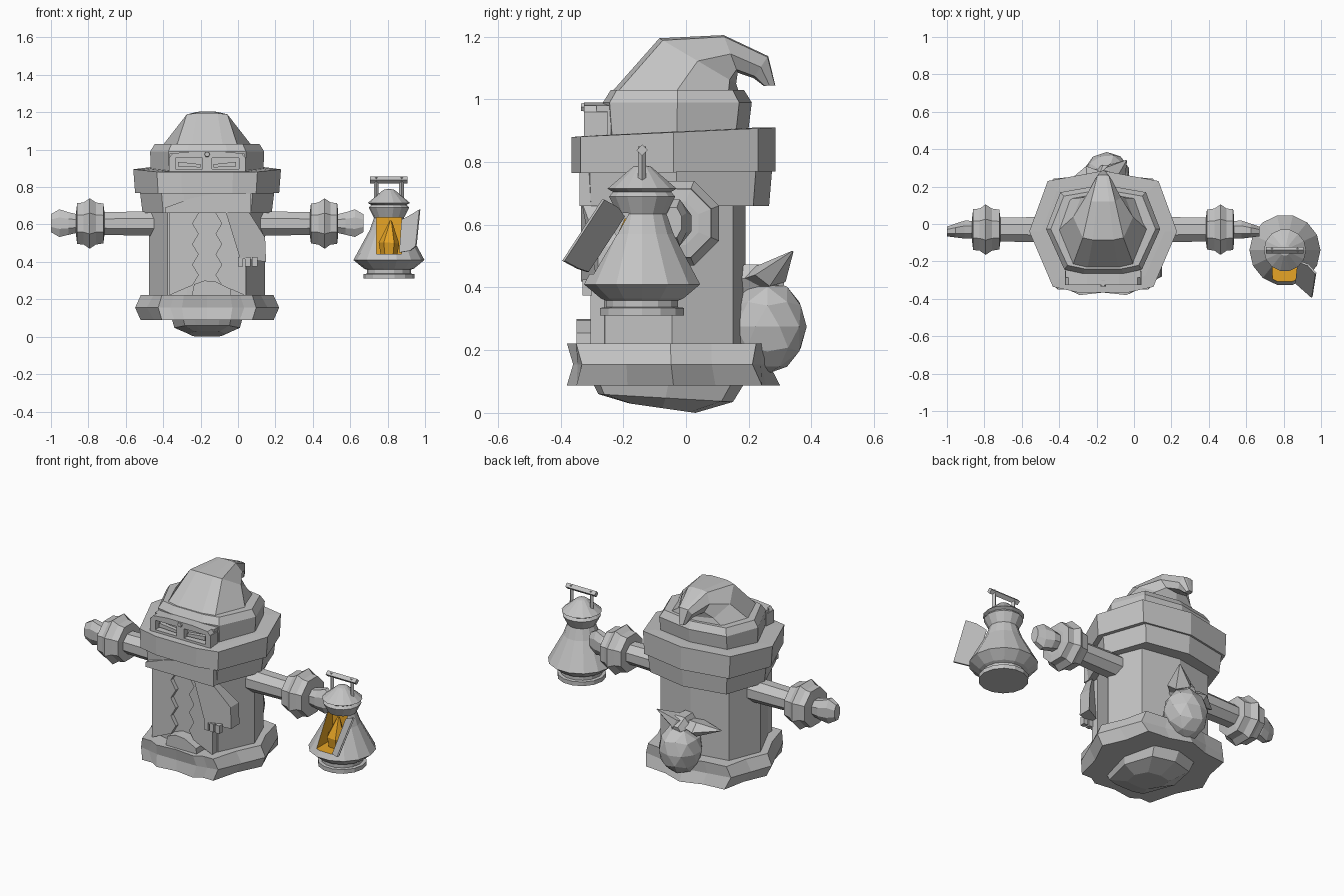
import bpy, bmesh, math
from mathutils import Vector

if "Cube" in bpy.data.objects:
    bpy.data.objects.remove(bpy.data.objects["Cube"])

CX = -0.165          # figure's centre line
LX, LY = 0.807, -0.14  # lantern axis


def material(name, rgb):
    m = bpy.data.materials.new(name)
    m.diffuse_color = (*rgb, 1)
    m.use_nodes = True
    m.node_tree.nodes["Principled BSDF"].inputs["Base Color"].default_value = m.diffuse_color
    return m


GREY = material("stone_grey", (0.55, 0.55, 0.55))
AMBER = material("amber_glow", (0.85, 0.4, 0.02))


def finish(name, bm, mat=GREY):
    bmesh.ops.recalc_face_normals(bm, faces=bm.faces[:])
    me = bpy.data.meshes.new(name)
    bm.to_mesh(me)
    bm.free()
    me.materials.append(mat)
    ob = bpy.data.objects.new(name, me)
    bpy.context.collection.objects.link(ob)
    return ob


def loft(name, rings, mat=GREY):
    """Skin a list of equal-length point rings and cap both ends."""
    bm = bmesh.new()
    vs = [[bm.verts.new(p) for p in r] for r in rings]
    n = len(vs[0])
    for a, b in zip(vs, vs[1:]):
        for i in range(n):
            j = (i + 1) % n
            bm.faces.new((a[i], a[j], b[j], b[i]))
    bm.faces.new(vs[0][::-1])
    bm.faces.new(vs[-1])
    return finish(name, bm, mat)


SECTION = [(1, 0), (.75, .83), (0, 1), (-.75, .83), (-1, 0), (-.68, -.91),
           (-.35, -1), (.35, -1), (.68, -.91)]


def ring(rx, front, back):
    """Nine-sided body section between a front and a back (y, z) point."""
    out = []
    for u, v in SECTION:
        t = (v + 1) / 2
        out.append((CX + rx * u, front[0] + (back[0] - front[0]) * t,
                    front[1] + (back[1] - front[1]) * t))
    return out


def flat(rx, y0, y1, z):
    return ring(rx, (y0, z), (y1, z))


def jagged(pts, k):
    """Add a point on every side of a ring, pushed in or out by k."""
    out = []
    for p, q in zip(pts, pts[1:] + pts[:1]):
        m = (Vector(p) + Vector(q)) / 2
        out += [p, (CX + (m.x - CX) * k, -.04 + (m.y + .04) * k, m.z)]
    return out


def xring(x, ry, rz, cy=-.03, cz=.605, n=8):
    return [(x, cy + ry * math.cos((i + .5) * math.tau / n),
             cz + rz * math.sin((i + .5) * math.tau / n)) for i in range(n)]


def zring(r, z, n=14):
    return [(LX + r * math.sin((i + .5) * math.tau / n),
             LY + r * math.cos((i + .5) * math.tau / n), z) for i in range(n)]


def tube(name, pts, radii, n=4, squash=1, mat=GREY):
    """Tapered tube through points; squash flattens it vertically."""
    rings = []
    d = (Vector(pts[-1]) - Vector(pts[0])).normalized()
    a = d.cross(Vector((0, 1, 0)) if abs(d.z) > .8 else Vector((0, 0, 1))).normalized()
    b = d.cross(a)
    for p, r in zip(pts, radii):
        rings.append([Vector(p) + a * r * math.cos(i * math.tau / n)
                      + b * r * squash * math.sin(i * math.tau / n) for i in range(n)])
    return loft(name, rings, mat)


def plate(name, xz, y0, y1, mat=GREY):
    return loft(name, [[(x, y0, z) for x, z in xz], [(x, y1, z) for x, z in xz]], mat)


def box(name, x0, x1, y0, y1, z0, z1, mat=GREY):
    return plate(name, [(x0, z0), (x1, z0), (x1, z1), (x0, z1)], y0, y1, mat)


# Body, jagged hem and the faceted underside
loft("robe", [flat(.31, -.28, .19, .12), flat(.31, -.28, .19, .70)])
loft("hem", [jagged(flat(.355, -.38, .30, .088), .95), jagged(flat(.385, -.36, .265, .155), 1.0),
             jagged(flat(.355, -.38, .28, .222), .96)])
loft("underside", [flat(.19, -.30, .19, .10), ring(.175, (-.28, .06), (.15, .035)),
                   ring(.10, (-.18, .03), (.03, .0))])

# Scarf wraps around the neck
loft("lower_scarf", [flat(.345, -.33, .265, .66), flat(.36, -.335, .275, .78)])
loft("upper_scarf", [ring(.385, (-.365, .765), (.285, .77)), ring(.395, (-.365, .88), (.285, .91)),
                     ring(.33, (-.30, .885), (.22, .91))])
plate("scarf_fold", [(-.39, .69), (-.25, .74), (-.07, .775), (.07, .775), (.07, .66), (-.39, .66)], -.34, -.30)

# Hood and bent pointed hat
loft("hood", [flat(.30, -.255, .195, .87), flat(.305, -.265, .21, .99), flat(.28, -.24, .185, 1.03)])
loft("hat", [flat(.24, -.24, .17, 1.02), ring(.16, (-.085, 1.195), (.16, 1.05)),
             ring(.095, (.12, 1.205), (.165, 1.085)), ring(.045, (.262, 1.138), (.215, 1.068)),
             ring(.018, (.285, 1.045), (.248, 1.043))])

# Visor: backing, frame bars and an angular slit in each eye opening
box("visor_back", CX - .2, CX + .2, -.285, -.24, .87, .98)
plate("visor_top", [(-.37, .955), (.04, .955), (.02, .98), (-.08, .99), (CX, .99), (-.25, .99), (-.35, .98)], -.325, -.25)
box("visor_bottom", -.37, .04, -.325, -.25, .87, .897)
for x0, x1 in ((-.37, -.335), (-.19, -.14), (.005, .04)):
    box("visor_bar", x0, x1, -.325, -.25, .89, .96)
for s in (-1, 1):
    plate("eye_slit", [(CX + s * x, z) for x, z in
                       ((.035, .905), (.155, .91), (.155, .935), (.035, .922))], -.308, -.28)
tube("nose_stud", [(CX, -.335, .975), (CX, -.30, .975)], [.014, .018], 6)

# Coat fronts with wavy edges
for s in (-1, 1):
    edge = [(CX + s * (.078 if i % 2 else .045), .66 - i * .055) for i in range(8)]
    plate("coat_front", [(CX + s * .205, .66)] + edge + [(CX + s * .205, .22)], -.305, -.25)

# Hanging scarf end with tassels
loft("scarf_end", [[(-.07, y, .68), (.05, y, .68), (.145, y2, .53), (.15, y2, .40), (.01, y, .42)]
                   for y, y2 in ((-.335, -.28), (-.29, -.2))])
for i in range(3):
    x = .0 + i * .038
    box("tassel", x, x + .028, -.33, -.30, .375, .425)
plate("robe_toe", [(-.25, .2), (-.235, .28), (-.18, .30), (-.12, .295), (-.04, .255), (-.035, .2)], -.35, -.27)

# Arms, cuffs and hands on both sides
for s in (-1, 1):
    def X(d):
        return CX + s * d
    loft("arm", [xring(X(.25), .075, .072), xring(X(.58), .068, .065)])
    loft("cuff", [xring(X(d), r, r) for d, r in
                  ((.55, .075), (.555, .115), (.595, .122), (.628, .146), (.66, .122), (.695, .118), (.70, .075))])
    loft("hand", [xring(X(.68), .05, .05), xring(X(.74), .052, .065), xring(X(.79), .04, .08, -.035, .607),
                  xring(X(.835), .028, .052, -.04, .607)])

# Sack tied at the back, with bow ends and a knot
bm = bmesh.new()
bmesh.ops.create_icosphere(bm, subdivisions=2, radius=1)
for v in bm.verts:
    c = v.co
    v.co = (-.145 + c.x * .125, .26 + c.y * .125, .275 + c.z * .15)
bmesh.ops.dissolve_limit(bm, angle_limit=math.radians(20), verts=bm.verts[:], edges=bm.edges[:])
finish("back_sack", bm)
tube("bow_right", [(-.18, .20, .42), (-.10, .27, .44), (-.04, .34, .515)], [.06, .07, .004], 5, .6)
tube("bow_left", [(-.14, .22, .42), (-.25, .235, .415), (-.38, .20, .42)], [.05, .075, .004], 5, .6)
tube("sack_knot", [(-.15, .17, .43), (-.15, .26, .42), (-.15, .31, .40)], [.05, .065, .03], 6)

# Lantern body, with the window recess cut through its front
lantern = loft("lantern_body", [zring(r, z) for r, z in
               ((.137, .31), (.137, .335), (.118, .337), (.118, .358), (.135, .365), (.19, .41),
                (.103, .57), (.08, .635), (.108, .69), (.095, .705), (.113, .715), (.03, .785), (.006, .79))])
lantern.data.materials.append(AMBER)
cutter = box("window_cutter", LX - .066, LX + .066, -.5, -.14, .443, .637)
cutter.data.materials.append(AMBER)
for f in cutter.data.polygons:
    f.material_index = 1
cut = lantern.modifiers.new("window", 'BOOLEAN')
cut.operation = 'DIFFERENCE'
cut.solver = 'EXACT'
cut.object = cutter
bpy.context.view_layer.objects.active = lantern
bpy.ops.object.modifier_apply(modifier="window")
bpy.data.objects.remove(cutter)

# Flame and the open lantern door
tube("flame", [(LX, -.20, .44), (LX, -.20, .50), (LX + .01, -.19, .62)], [.045, .055, .006], 6, 1, AMBER)
inner = [(.88, -.195, .626), (.935, -.215, .655), (.975, -.26, .68),
         (.955, -.387, .485), (.925, -.34, .46), (.868, -.31, .45)]
loft("lantern_door", [inner, [(x - .006, y - .008, z) for x, y, z in inner]])

# Carrying handle
tube("handle_bar", [(LX - .1, LY, .838), (LX + .1, LY, .838)], [.018, .018])
for s in (-1, 1):
    tube("handle_post", [(LX + s * .068, LY, .73), (LX + s * .068, LY, .85)], [.013, .013])
